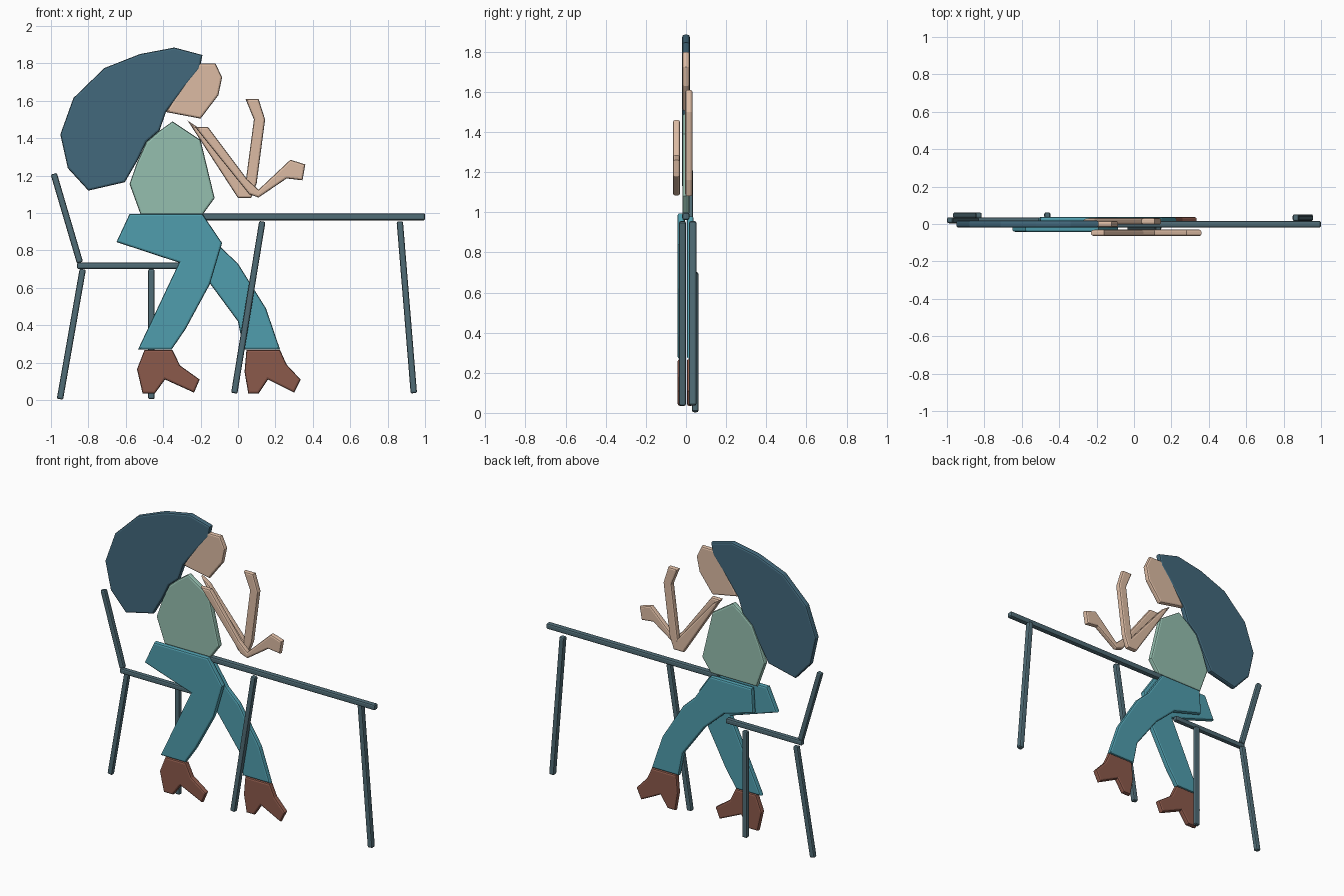
import bpy, bmesh, math
from mathutils import Vector


def material(name, rgb):
    m = bpy.data.materials.new(name)
    m.diffuse_color = (*rgb, 1)
    return m


NAVY = material("navy", (0.055, 0.14, 0.2))
SKIN = material("skin", (0.72, 0.5, 0.37))
GREEN = material("green", (0.3, 0.52, 0.43))
TEAL = material("teal", (0.08, 0.34, 0.42))
BROWN = material("brown", (0.26, 0.1, 0.07))
STEEL = material("steel", (0.08, 0.15, 0.18))


def plate(name, outline, y0, y1, mat, bevel=0.011):
    """Extrude an x-z outline from y0 to y1 and round its rims."""
    bm = bmesh.new()
    face = bm.faces.new([bm.verts.new((x, y0, z)) for x, z in outline])
    ext = bmesh.ops.extrude_face_region(bm, geom=[face])
    verts = [v for v in ext["geom"] if isinstance(v, bmesh.types.BMVert)]
    bmesh.ops.translate(bm, verts=verts, vec=(0, y1 - y0, 0))
    bmesh.ops.recalc_face_normals(bm, faces=bm.faces)
    rims = [e for e in bm.edges if abs(e.verts[0].co.y - e.verts[1].co.y) < 1e-6]
    bmesh.ops.bevel(bm, geom=rims, offset=bevel, segments=2, profile=0.5,
                    affect='EDGES', clamp_overlap=True)
    mesh = bpy.data.meshes.new(name)
    bm.to_mesh(mesh)
    bm.free()
    mesh.materials.append(mat)
    ob = bpy.data.objects.new(name, mesh)
    bpy.context.collection.objects.link(ob)
    return ob


def bar(name, a, b, y0, y1, width=0.034):
    """Straight furniture bar between two x-z points."""
    a, b = Vector(a), Vector(b)
    d = (b - a).normalized()
    n = Vector((-d.y, d.x)) * width / 2
    c = d * 0.006  # blunt chamfered ends
    outline = [a + n * 0.7, a + c + n, b - c + n, b + n * 0.7,
               b - n * 0.7, b - c - n, a + c - n, a - n * 0.7]
    plate(name, outline, y0, y1, STEEL)


# Head, hair and torso
plate("hair", [(-.34, 1.885), (-.19, 1.845), (-.205, 1.77), (-.295, 1.66),
               (-.385, 1.54), (-.42, 1.44), (-.49, 1.38), (-.535, 1.285),
               (-.605, 1.165), (-.80, 1.12), (-.91, 1.24), (-.95, 1.42),
               (-.88, 1.615), (-.715, 1.775), (-.525, 1.85)], -.019, .019, NAVY)
plate("head", [(-.22, 1.8), (-.12, 1.8), (-.085, 1.725), (-.105, 1.63),
               (-.2, 1.505), (-.385, 1.54), (-.31, 1.66)], -.017, .017, SKIN)
plate("torso", [(-.35, 1.49), (-.2, 1.39), (-.125, 1.08), (-.19, .99),
                (-.52, .99), (-.58, 1.155), (-.54, 1.27), (-.49, 1.38),
                (-.42, 1.44)], -.018, .018, GREEN)

# Arms
plate("near_arm", [(-.23, 1.46), (-.16, 1.46), (.05, 1.18), (.11, 1.125),
                   (.28, 1.285), (.36, 1.26), (.345, 1.175), (.26, 1.185),
                   (.11, 1.083), (.06, 1.1)], -.065, -.03, SKIN)
plate("far_arm", [(-.27, 1.495), (-.21, 1.455), (.04, 1.16), (.085, 1.5),
                  (.04, 1.61), (.11, 1.61), (.145, 1.5), (.1, 1.16),
                  (.07, 1.08), (0, 1.08)], -.004, .032, SKIN)

# Legs and shoes
plate("near_leg", [(-.58, .995), (-.19, .995), (-.085, .84), (-.15, .62),
                   (-.28, .38), (-.355, .27), (-.535, .27), (-.315, .735),
                   (-.65, .845)], -.042, -.006, TEAL)
plate("far_leg", [(-.5, .98), (-.2, .98), (-.085, .81), (0, .73), (.15, .49),
                  (.225, .27), (.03, .27), (0, .42), (-.155, .63),
                  (-.3, .76), (-.51, .82)], .004, .038, TEAL)
plate("near_shoe", [(-.5, .268), (-.35, .268), (-.31, .185), (-.205, .11),
                    (-.235, .04), (-.39, .11), (-.445, .035), (-.51, .035),
                    (-.54, .165)], -.042, -.006, BROWN)
plate("far_shoe", [(.045, .268), (.225, .268), (.26, .19), (.335, .11),
                   (.3, .04), (.16, .11), (.11, .035), (.055, .035),
                   (.035, .15)], .004, .038, BROWN)

# Table
bar("table_top", (-.24, .98), (1.0, .98), -.019, .017, .037)
bar("table_left_leg", (.13, .955), (-.02, .037), -.034, .0)
bar("table_right_leg", (.865, .955), (.94, .037), .015, .052)

# Chair
bar("chair_seat", (-.86, .718), (-.31, .718), .004, .036)
bar("chair_back", (-.985, 1.21), (-.845, .735), .004, .036)
bar("chair_rear_leg", (-.83, .7), (-.952, .005), .03, .062)
bar("chair_front_leg", (-.463, .7), (-.463, .005), .03, .062)
